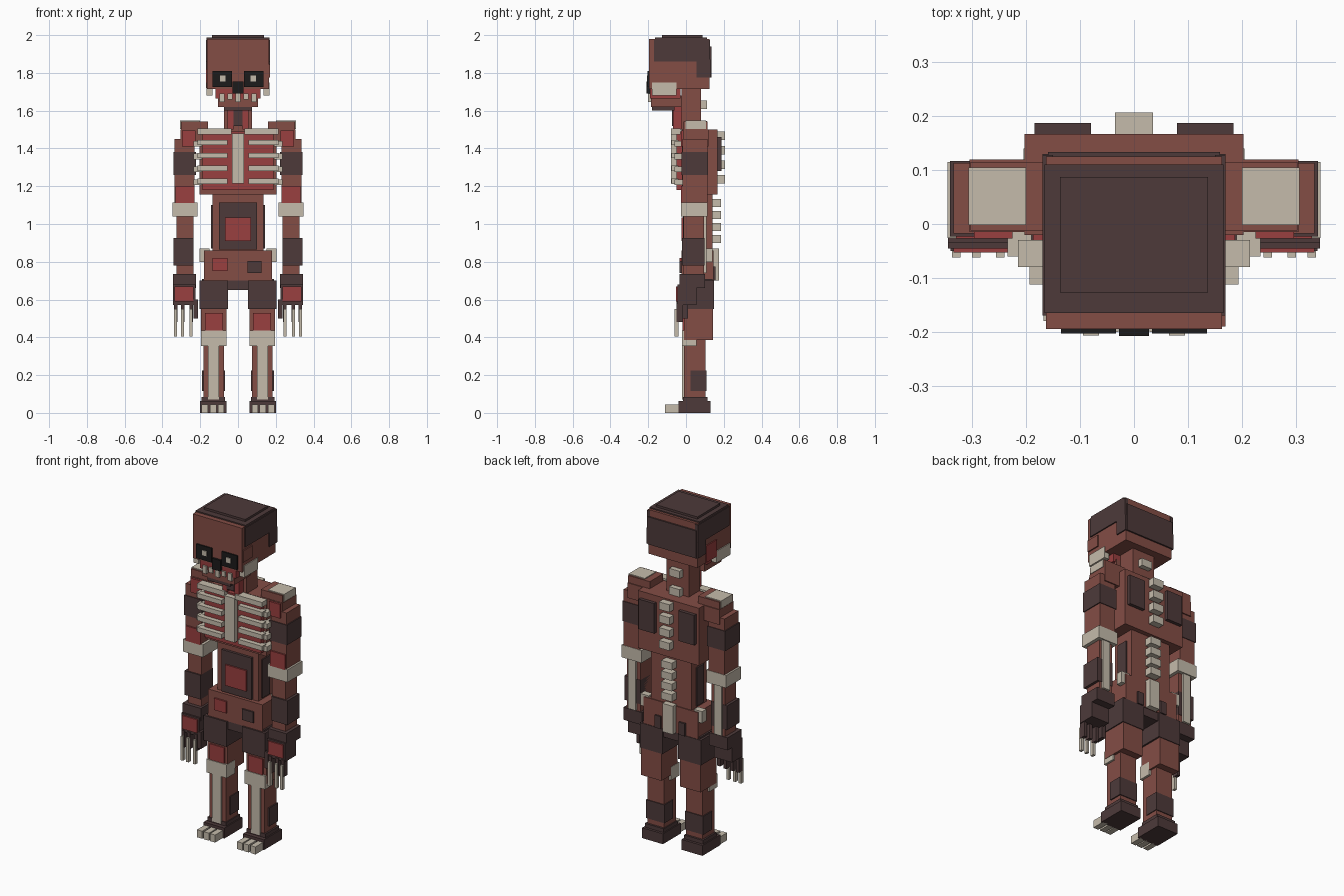
import bpy
import bmesh
from mathutils import Vector

default_cube = bpy.data.objects.get("Cube")
if default_cube:
    bpy.data.objects.remove(default_cube, do_unlink=True)


def make_material(name, red, green, blue):
    material = bpy.data.materials.new(name)
    material.use_nodes = True
    colour = (red, green, blue, 1)
    material.diffuse_color = colour
    shader = material.node_tree.nodes["Principled BSDF"]
    shader.inputs["Base Color"].default_value = colour
    shader.inputs["Roughness"].default_value = .9
    return material


flesh = make_material("brown flesh", .23, .075, .06)
rot = make_material("dark rot", .075, .042, .042)
muscle = make_material("red muscle", .32, .05, .05)
bone = make_material("pale bone", .56, .5, .41)
socket = make_material("black socket", .012, .011, .011)


def box(name, material, x, y, z):
    """Box between the (low, high) limits along each axis."""
    low, high = (Vector(corner) for corner in zip(x, y, z))
    mesh = bpy.data.meshes.new(name)
    bm = bmesh.new()
    bmesh.ops.create_cube(bm, size=1)
    for vert in bm.verts:
        for axis in range(3):
            vert.co[axis] = high[axis] if vert.co[axis] > 0 else low[axis]
    bm.to_mesh(mesh)
    bm.free()
    mesh.materials.append(material)
    part = bpy.data.objects.new(name, mesh)
    bpy.context.collection.objects.link(part)
    return part


def middle(name, material, half, y, z):
    """Box centred across the body."""
    return box(name, material, (-half, half), y, z)


def pair(name, material, x, y, z):
    """Box on the left side and its reflection on the right."""
    box("left_" + name, material, x, y, z)
    box("right_" + name, material, (-x[1], -x[0]), y, z)


# Skull and hair
middle("skull", flesh, half=.163, y=(-.195, .125), z=(1.715, 1.98))
middle("hair_cap", rot, half=.166, y=(-.165, .11), z=(1.86, 1.987))
middle("hair_crown", rot, half=.137, y=(-.127, .087), z=(1.98, 2))
middle("hair_back_band", rot, half=.16, y=(.05, .134), z=(1.775, 1.94))
pair("hair_side", rot, x=(.15, .17), y=(-.17, .128), z=(1.86, 1.975))
pair("hair_sideburn", rot, x=(.15, .17), y=(.055, .13), z=(1.775, 1.87))
box("left_temple", flesh, x=(.15, .17), y=(-.19, -.105), z=(1.775, 1.845))
box("right_temple_wound", muscle, x=(-.17, -.15), y=(-.05, .05), z=(1.72, 1.82))

# Face
pair("eye_socket", socket, x=(.033, .135), y=(-.203, -.18), z=(1.725, 1.81))
pair("eye", bone, x=(.065, .095), y=(-.207, -.19), z=(1.755, 1.785))
middle("nose", socket, half=.028, y=(-.208, -.18), z=(1.69, 1.755))
middle("upper_jaw", muscle, half=.12, y=(-.19, -.03), z=(1.665, 1.72))
middle("lower_jaw", flesh, half=.105, y=(-.185, -.025), z=(1.62, 1.68))
middle("chin", rot, half=.075, y=(-.18, -.06), z=(1.6, 1.63))
pair("cheekbone", bone, x=(.135, .168), y=(-.18, -.05), z=(1.68, 1.75))
for index in range(-2, 3):
    drop = .015 * (index % 2)
    centre = index * .042
    box("tooth", bone, x=(centre - .013, centre + .013),
        y=(-.2, -.17), z=(1.645 + drop, 1.69))

# Neck
middle("neck", flesh, half=.075, y=(-.025, .08), z=(1.48, 1.73))
pair("neck_tendon", muscle, x=(.025, .055), y=(-.07, -.02), z=(1.5, 1.63))
middle("throat", rot, half=.025, y=(-.075, -.02), z=(1.52, 1.61))

# Chest and rib cage
middle("chest", flesh, half=.203, y=(-.02, .167), z=(1.155, 1.5))
middle("chest_muscle", muscle, half=.187, y=(-.05, 0), z=(1.18, 1.49))
middle("sternum", bone, half=.033, y=(-.08, -.04), z=(1.215, 1.48))
pair("collarbone", bone, x=(.035, .215), y=(-.08, -.03), z=(1.475, 1.505))
for row in range(4):
    top = 1.445 - row * .068
    pair("rib", bone, x=(.055, .215), y=(-.078, -.04), z=(top - .028, top))
    pair("rib_side", bone, x=(.19, .235), y=(-.06, .01), z=(top - .035, top - .005))
pair("shoulder_blade", rot, x=(.08, .185), y=(.15, .187), z=(1.28, 1.46))

# Backbone
for row in range(2):
    base = 1.5 + row * .11
    middle("neck_vertebra", bone, half=.035, y=(.07, .11), z=(base, base + .045))
for row in range(4):
    base = 1.215 + row * .077
    middle("chest_vertebra", bone, half=.035, y=(.15, .207), z=(base, base + .045))
for row in range(4):
    base = .9 + row * .063
    middle("waist_vertebra", bone, half=.035, y=(.12, .185), z=(base, base + .043))
middle("sacrum", bone, half=.035, y=(.12, .175), z=(.7, .87))

# Belly
middle("waist", flesh, half=.135, y=(0, .14), z=(.84, 1.17))
middle("belly_hollow", rot, half=.1, y=(-.015, .03), z=(.865, 1.115))
middle("belly_wound", muscle, half=.07, y=(-.024, .01), z=(.91, 1.035))
pair("flank", rot, x=(.12, .142), y=(.03, .1), z=(.87, 1.1))

# Pelvis
middle("pelvis", flesh, half=.18, y=(-.025, .145), z=(.7, .86))
middle("crotch", rot, half=.19, y=(-.02, .14), z=(.65, .71))
pair("hip_bone", bone, x=(.15, .205), y=(.1, .14), z=(.8, .87))
box("pelvis_wound", muscle, x=(-.135, -.055), y=(-.035, 0), z=(.75, .82))
box("pelvis_patch", rot, x=(.05, .125), y=(-.035, 0), z=(.74, .805))
pair("pelvis_back_patch", rot, x=(.06, .1), y=(.13, .155), z=(.7, .775))

# Shoulders
pair("shoulder", flesh, x=(.16, .305), y=(-.015, .12), z=(1.41, 1.5))
pair("shoulder_front", flesh, x=(.16, .303), y=(-.012, .115), z=(1.49, 1.543))
pair("shoulder_bone", bone, x=(.2, .307), y=(-.002, .105), z=(1.503, 1.548))
pair("shoulder_muscle", muscle, x=(.225, .297), y=(-.027, .02), z=(1.41, 1.495))

# Arms
pair("upper_arm", flesh, x=(.23, .335), y=(-.018, .113), z=(1.08, 1.45))
pair("arm_band", rot, x=(.222, .341), y=(-.023, .117), z=(1.26, 1.38))
pair("arm_muscle", muscle, x=(.23, .33), y=(-.027, .02), z=(1.11, 1.2))
pair("elbow_bone", bone, x=(.215, .346), y=(-.026, .115), z=(1.04, 1.115))
pair("forearm", flesh, x=(.235, .325), y=(-.012, .095), z=(.7, 1.06))
pair("forearm_band", rot, x=(.235, .341), y=(-.02, .097), z=(.78, .925))
pair("forearm_bone", bone, x=(.26, .31), y=(.08, .108), z=(.74, 1.06))

# Hands
pair("wrist", rot, x=(.222, .345), y=(-.035, .1), z=(.66, .735))
pair("hand", rot, x=(.225, .345), y=(-.045, .055), z=(.57, .68))
pair("hand_muscle", muscle, x=(.235, .335), y=(-.053, 0), z=(.59, .67))
pair("thumb", rot, x=(.212, .235), y=(-.05, .01), z=(.5, .6))
for inner in (.238, .283, .32):
    span = (inner, inner + .02)
    pair("finger", rot, x=span, y=(-.05, -.015), z=(.48, .58))
    pair("fingertip", bone, x=(span[0] + .002, span[1] - .002),
         y=(-.062, -.04), z=(.405, .55))

# Legs
pair("thigh_band", rot, x=(.052, .203), y=(-.035, .148), z=(.55, .7))
pair("thigh", flesh, x=(.062, .197), y=(-.01, .144), z=(.385, .56))
pair("thigh_muscle", muscle, x=(.08, .175), y=(-.018, .03), z=(.43, .53))
pair("kneecap", bone, x=(.06, .195), y=(-.022, .055), z=(.355, .435))
pair("shin", flesh, x=(.073, .183), y=(-.01, .103), z=(.06, .4))
pair("shin_bone", bone, x=(.1, .16), y=(-.02, .02), z=(.07, .36))
pair("calf_band", rot, x=(.068, .19), y=(.025, .108), z=(.115, .225))

# Feet
pair("ankle", rot, x=(.068, .193), y=(-.015, .115), z=(.05, .085))
pair("foot", rot, x=(.062, .2), y=(-.04, .13), z=(0, .062))
for inner in (.073, .115, .16):
    pair("toe", bone, x=(inner, inner + .034), y=(-.112, -.03), z=(0, .045))
